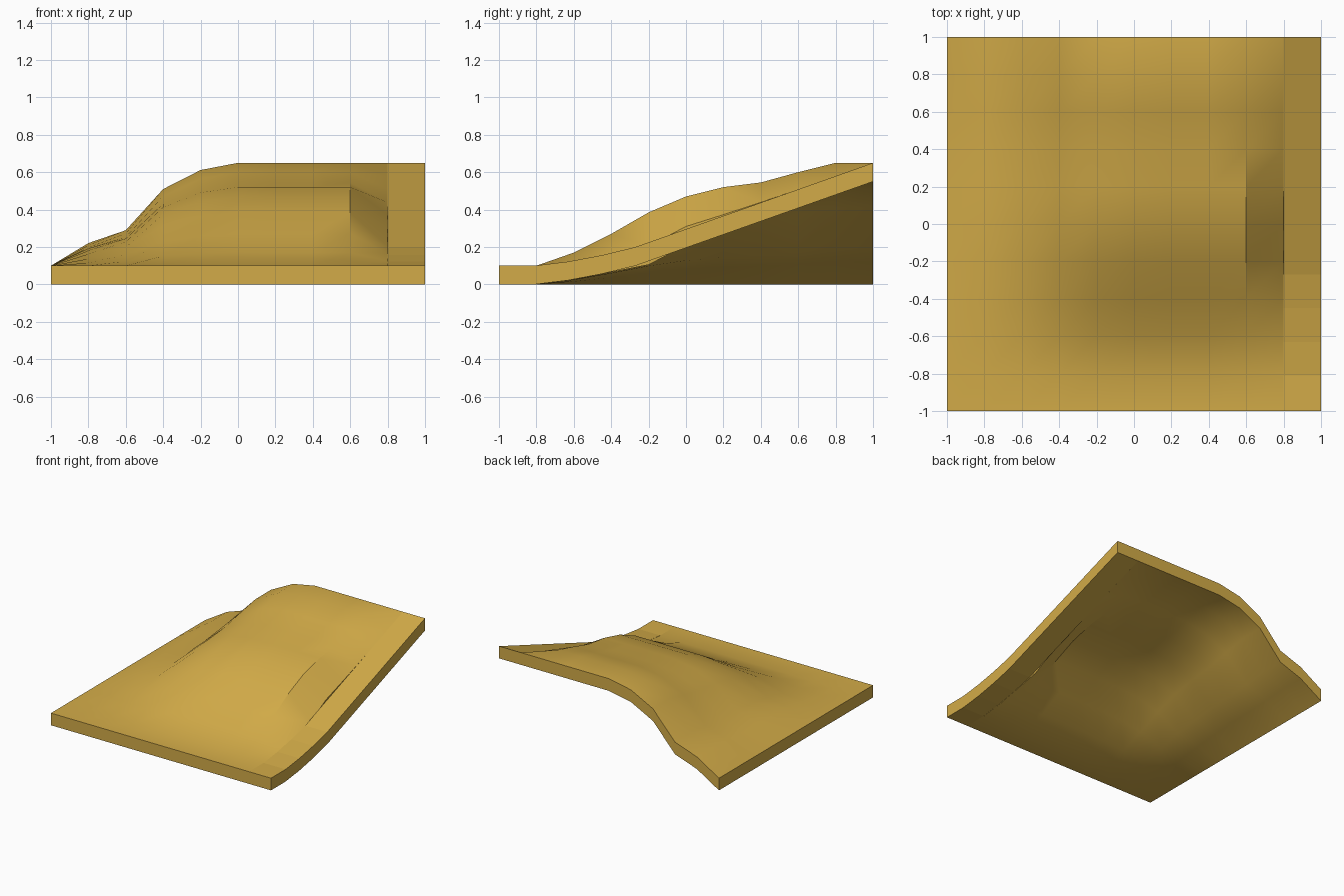
import bpy, bmesh, math

if "Cube" in bpy.data.objects:
    bpy.data.objects.remove(bpy.data.objects["Cube"])

THICK = 0.1
gold = bpy.data.materials.new("gold")
gold.diffuse_color = (0.65, 0.41, 0.065, 1)
gold.use_nodes = True
gold.node_tree.nodes["Principled BSDF"].inputs["Base Color"].default_value = gold.diffuse_color


def slab(name, xs, ys, height):
    """Closed sheet of constant vertical thickness following height(i, j)."""
    bm = bmesh.new()
    top = [[bm.verts.new((x, y, height(i, j))) for j, y in enumerate(ys)]
           for i, x in enumerate(xs)]
    low = [[bm.verts.new((v.co.x, v.co.y, v.co.z - THICK)) for v in col] for col in top]
    nx, ny = len(xs), len(ys)
    for i in range(nx - 1):
        for j in range(ny - 1):
            for g in (top, low):
                bm.faces.new((g[i][j], g[i + 1][j], g[i + 1][j + 1], g[i][j + 1]))
    # side walls around the rim
    rim = ([(i, 0) for i in range(nx)] + [(nx - 1, j) for j in range(1, ny)]
           + [(i, ny - 1) for i in range(nx - 2, -1, -1)]
           + [(0, j) for j in range(ny - 2, 0, -1)])
    for (a, b), (c, d) in zip(rim, rim[1:] + rim[:1]):
        bm.faces.new((top[a][b], low[a][b], low[c][d], top[c][d]))
    bmesh.ops.recalc_face_normals(bm, faces=bm.faces)
    me = bpy.data.meshes.new(name)
    bm.to_mesh(me)
    bm.free()
    me.materials.append(gold)
    ob = bpy.data.objects.new(name, me)
    bpy.context.collection.objects.link(ob)
    return ob


# hillside: ridge height per row, scaled by an across-profile per column
rows = [0.1, 0.1, 0.17, 0.27, 0.385, 0.47, 0.52, 0.545, 0.60, 0.65, 0.65]
across = [0, 0.22, 0.345, 0.745, 0.93, 1, 1, 1, 1]
seam = [0.1, 0.1, 0.125, 0.165, 0.205, 0.31, 0.373, 0.439, 0.508, 0.579, 0.65]
hill_x = [-1 + 0.2 * i for i in range(10)]
hill_y = [-1 + 0.2 * j for j in range(11)]


def hill_height(i, j):
    return seam[j] if i == 9 else 0.1 + across[i] * (rows[j] - 0.1)


hill = slab("hillside", hill_x, hill_y, hill_height)
bpy.context.view_layer.objects.active = hill
hill.select_set(True)
bpy.ops.object.shade_smooth_by_angle(angle=math.radians(30))

# straight ramp along the right edge
ramp_y = [-1, -0.81, -0.63, -0.45, -0.27, 1]
ramp_z = [0.1, 0.1, 0.122, 0.156, 0.2, 0.65]
slab("side_ramp", [0.8, 1], ramp_y, lambda i, j: ramp_z[j])
